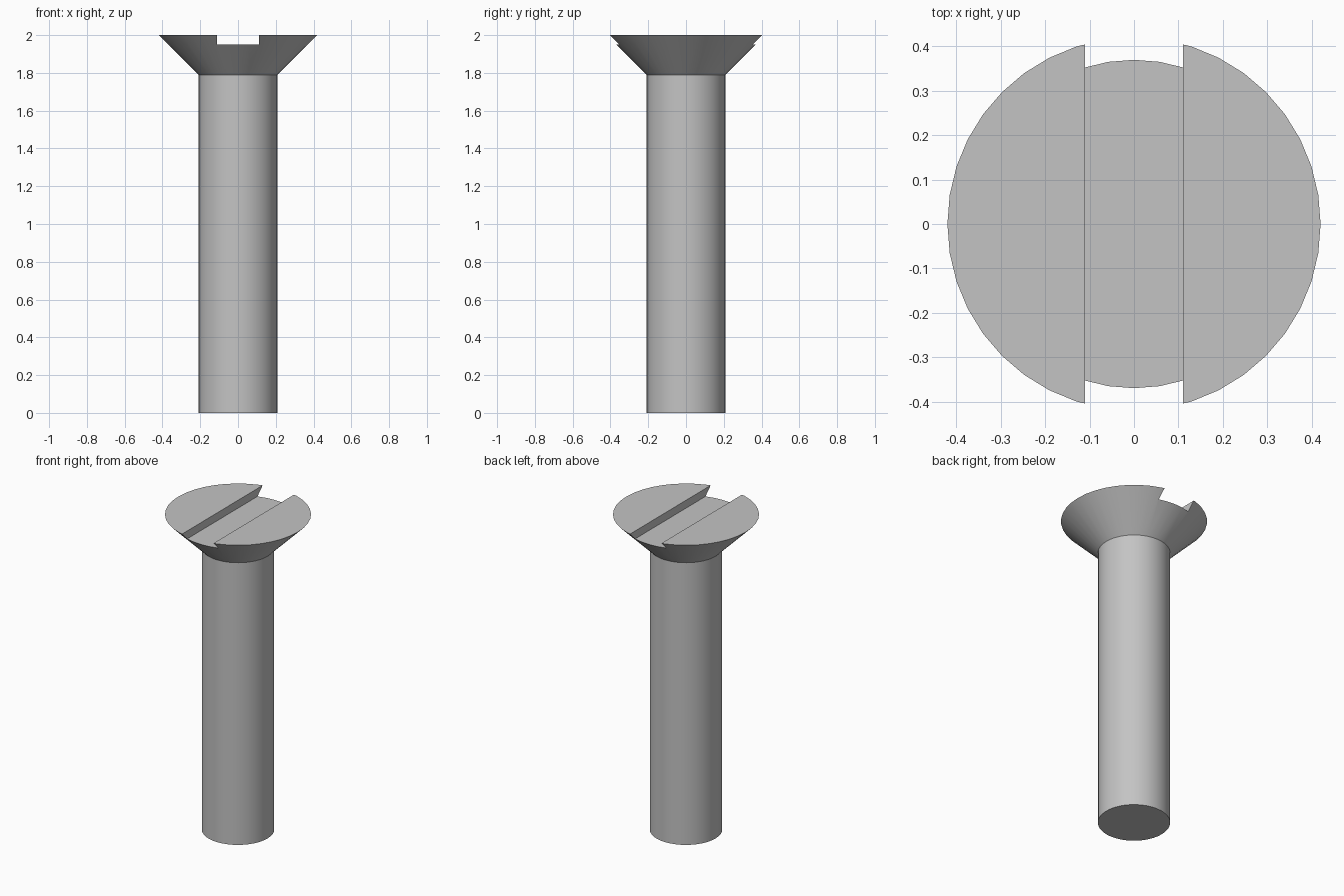
import bpy
import bmesh
import math

if "Cube" in bpy.data.objects:
    bpy.data.objects.remove(bpy.data.objects["Cube"], do_unlink=True)

SIDES = 40
HEAD_R, SHAFT_R = 0.42, 0.208
TOP, NECK, SLOT_Z = 2.0, 1.79, 1.95
SLOT_WIDTH = 0.22

# Plain grey metal
steel = bpy.data.materials.new("grey_steel")
steel.use_nodes = True
colour = (0.55, 0.55, 0.55, 1)
steel.diffuse_color = colour
steel.node_tree.nodes["Principled BSDF"].inputs["Base Color"].default_value = colour


def add_object(name, bm):
    bmesh.ops.recalc_face_normals(bm, faces=bm.faces)
    mesh = bpy.data.meshes.new(name)
    bm.to_mesh(mesh)
    bm.free()
    mesh.materials.append(steel)
    obj = bpy.data.objects.new(name, mesh)
    bpy.context.collection.objects.link(obj)
    return obj


# Shaft and countersunk head, turned as one solid from stacked rings
bm = bmesh.new()
rings = []
for radius, z in ((SHAFT_R, 0), (SHAFT_R, NECK), (HEAD_R, TOP)):
    angles = [2 * math.pi * i / SIDES for i in range(SIDES)]
    rings.append([bm.verts.new((radius * math.cos(a), radius * math.sin(a), z))
                  for a in angles])
for low, high in zip(rings, rings[1:]):
    for i in range(SIDES):
        j = (i + 1) % SIDES
        bm.faces.new((low[i], low[j], high[j], high[i]))
bm.faces.new(rings[0])
bm.faces.new(rings[-1])
screw = add_object("countersunk_screw", bm)

# Driver slot, running front to back across the head
bm = bmesh.new()
bmesh.ops.create_cube(bm, size=1)
bmesh.ops.scale(bm, vec=(SLOT_WIDTH, 1.2, 0.2), verts=bm.verts)
bmesh.ops.translate(bm, vec=(0, 0, SLOT_Z + 0.1), verts=bm.verts)
cutter = add_object("slot_cutter", bm)

cut = screw.modifiers.new("driver_slot", 'BOOLEAN')
cut.operation = 'DIFFERENCE'
cut.solver = 'EXACT'
cut.object = cutter

bpy.ops.object.select_all(action='DESELECT')
screw.select_set(True)
bpy.context.view_layer.objects.active = screw
bpy.ops.object.modifier_apply(modifier=cut.name)
bpy.data.objects.remove(cutter, do_unlink=True)

# Smooth round sides, crisp rims and slot edges
bpy.ops.object.shade_smooth_by_angle(angle=math.radians(30))
